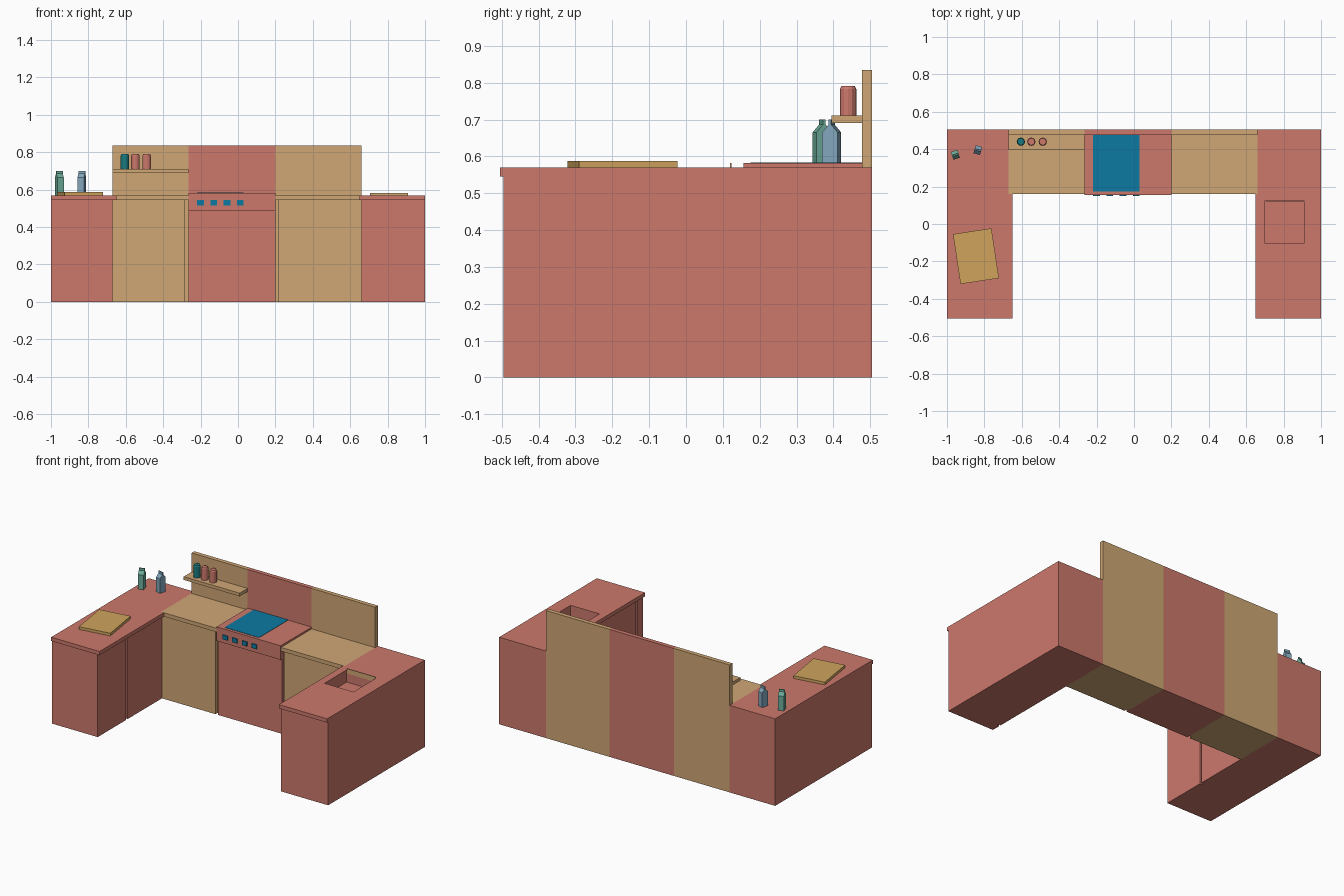
import bpy, bmesh
from mathutils import Matrix, Vector

if "Cube" in bpy.data.objects:
    bpy.data.objects.remove(bpy.data.objects["Cube"])


def mat(name, rgb):
    m = bpy.data.materials.new(name)
    m.diffuse_color = (*rgb, 1)
    m.use_nodes = True
    m.node_tree.nodes["Principled BSDF"].inputs["Base Color"].default_value = m.diffuse_color
    return m


RED = mat("red", (0.61, 0.19, 0.15))
TAN = mat("tan", (0.63, 0.39, 0.18))
BLUE = mat("blue", (0.004, 0.195, 0.36))
TEAL = mat("teal", (0.01, 0.2, 0.22))
GREEN = mat("green", (0.15, 0.41, 0.32))
SLATE = mat("slate", (0.22, 0.38, 0.5))
WOOD = mat("wood", (0.63, 0.37, 0.11))


def finish(name, bm, material):
    bmesh.ops.recalc_face_normals(bm, faces=bm.faces)
    me = bpy.data.meshes.new(name)
    bm.to_mesh(me)
    bm.free()
    ob = bpy.data.objects.new(name, me)
    bpy.context.collection.objects.link(ob)
    if material:
        me.materials.append(material)
    return ob


def extrude(name, pts, vec, material):
    bm = bmesh.new()
    face = bm.faces.new([bm.verts.new(p) for p in pts])
    geom = bmesh.ops.extrude_face_region(bm, geom=[face])["geom"]
    moved = [v for v in geom if isinstance(v, bmesh.types.BMVert)]
    bmesh.ops.translate(bm, verts=moved, vec=vec)
    if not any(f.is_valid and len(f.verts) == len(pts) and f is face for f in bm.faces):
        bm.faces.new([v for v in bm.verts if v not in moved])
    return finish(name, bm, material)


def box(name, x, y, z, material):
    bm = bmesh.new()
    size = Vector((x[1] - x[0], y[1] - y[0], z[1] - z[0]))
    mid = Vector((x[0] + x[1], y[0] + y[1], z[0] + z[1])) / 2
    bmesh.ops.create_cube(bm, size=1, matrix=Matrix.Translation(mid) @ Matrix.Diagonal((*size, 1)))
    return finish(name, bm, material)


def cut(ob, x, y, z):
    cutter = box("cutter", x, y, z, None)
    cutter.hide_render = True
    mod = ob.modifiers.new("cut", "BOOLEAN")
    mod.operation, mod.solver, mod.object = "DIFFERENCE", "EXACT", cutter
    bpy.context.view_layer.objects.active = ob
    bpy.ops.object.modifier_apply(modifier=mod.name)
    bpy.data.objects.remove(cutter)


BACK, FRONT, WALL = 0.505, 0.16, 0.477
BASE, TOP = 0.545, 0.57
SINK = ((0.70, 0.91), (-0.105, 0.125), (0.49, 0.7))

# side cabinets with door grooves on the inner faces
left = box("left_cabinet", (-1, -0.67), (-0.495, BACK), (0, BASE), RED)
cut(left, (-0.685, -0.6), (-0.20, -0.185), (-0.1, 0.6))
right = box("right_cabinet", (0.66, 1), (-0.495, BACK), (0, BASE), RED)
cut(right, (0.6, 0.675), (-0.44, -0.425), (-0.1, 0.6))

# L-shaped side worktops overhanging the inner faces
for name, s, wall, lip in (("left_worktop", -1, 0.67, 0.65), ("right_worktop", 1, 0.66, 0.65)):
    outline = [(1, -0.505), (1, BACK), (wall, BACK), (wall, FRONT), (lip, FRONT), (lip, -0.505)]
    worktop = extrude(name, [(s * x, y, BASE) for x, y in outline], (0, 0, TOP - BASE), RED)

# sink basin and its back lip
cut(right, *SINK)
cut(worktop, *SINK)
box("sink_lip", (0.705, 0.91), (0.119, 0.124), (TOP - 0.02, 0.582), TAN)

# back cabinets, with worktops and wall panels
for side, x0, x1, gap in (("left", -0.67, -0.265, (-0.283, -0.2)), ("right", 0.20, 0.66, (0.1, 0.215))):
    base = box(side + "_back_cabinet", (x0, x1), (0.17, BACK), (0, BASE), TAN)
    cut(base, gap, (0.1, 0.19), (-0.1, 0.6))
    box(side + "_back_worktop", (x0, x1), (FRONT, BACK), (BASE, TOP), TAN)
    box(side + "_wall_panel", (x0, x1), (WALL, BACK), (TOP, 0.835), TAN)

# stove
box("stove_body", (-0.265, 0.20), (0.17, BACK), (0, 0.49), RED)
box("stove_control_panel", (-0.265, 0.20), (0.156, BACK), (0.49, 0.582), RED)
box("stove_wall_panel", (-0.265, 0.20), (WALL, BACK), (0.582, 0.835), RED)
box("hob", (-0.22, 0.03), (0.175, WALL), (0.58, 0.584), BLUE)
for i in range(4):
    cx = -0.20 + 0.0705 * i
    box("stove_knob", (cx - 0.018, cx + 0.018), (0.149, 0.157), (0.516, 0.544), BLUE)

# shelf with jars
box("shelf", (-0.67, -0.265), (0.395, WALL), (0.69, 0.711), TAN)
for cx, m in ((-0.605, TEAL), (-0.549, RED), (-0.488, RED)):
    bm = bmesh.new()
    for r0, r1, z0, z1 in ((0.022, 0.022, 0.711, 0.783), (0.022, 0.018, 0.783, 0.791)):
        bmesh.ops.create_cone(bm, cap_ends=True, segments=12, radius1=r0, radius2=r1, depth=z1 - z0,
                              matrix=Matrix.Translation((cx, 0.44, (z0 + z1) / 2)))
    bmesh.ops.remove_doubles(bm, verts=bm.verts, dist=1e-5)
    finish("jar", bm, m)

# gable-top cartons
half = [(0.022, 0), (0.022, 0.095), (0.004, 0.116), (0.004, 0.13)]
profile = half + [(-y, z) for y, z in reversed(half)]
for cx, cy, angle, m in ((-0.955, 0.37, 0.3, GREEN), (-0.835, 0.395, -0.27, SLATE)):
    carton = extrude("carton", [(-0.018, y, z) for y, z in profile], (0.036, 0, 0), m)
    carton.location = (cx, cy, TOP)
    carton.rotation_euler.z = angle

# chopping board
board = box("chopping_board", (-0.104, 0.104), (-0.135, 0.135), (0, 0.018), WOOD)
board.location = (-0.845, -0.172, TOP)
board.rotation_euler.z = 0.15
